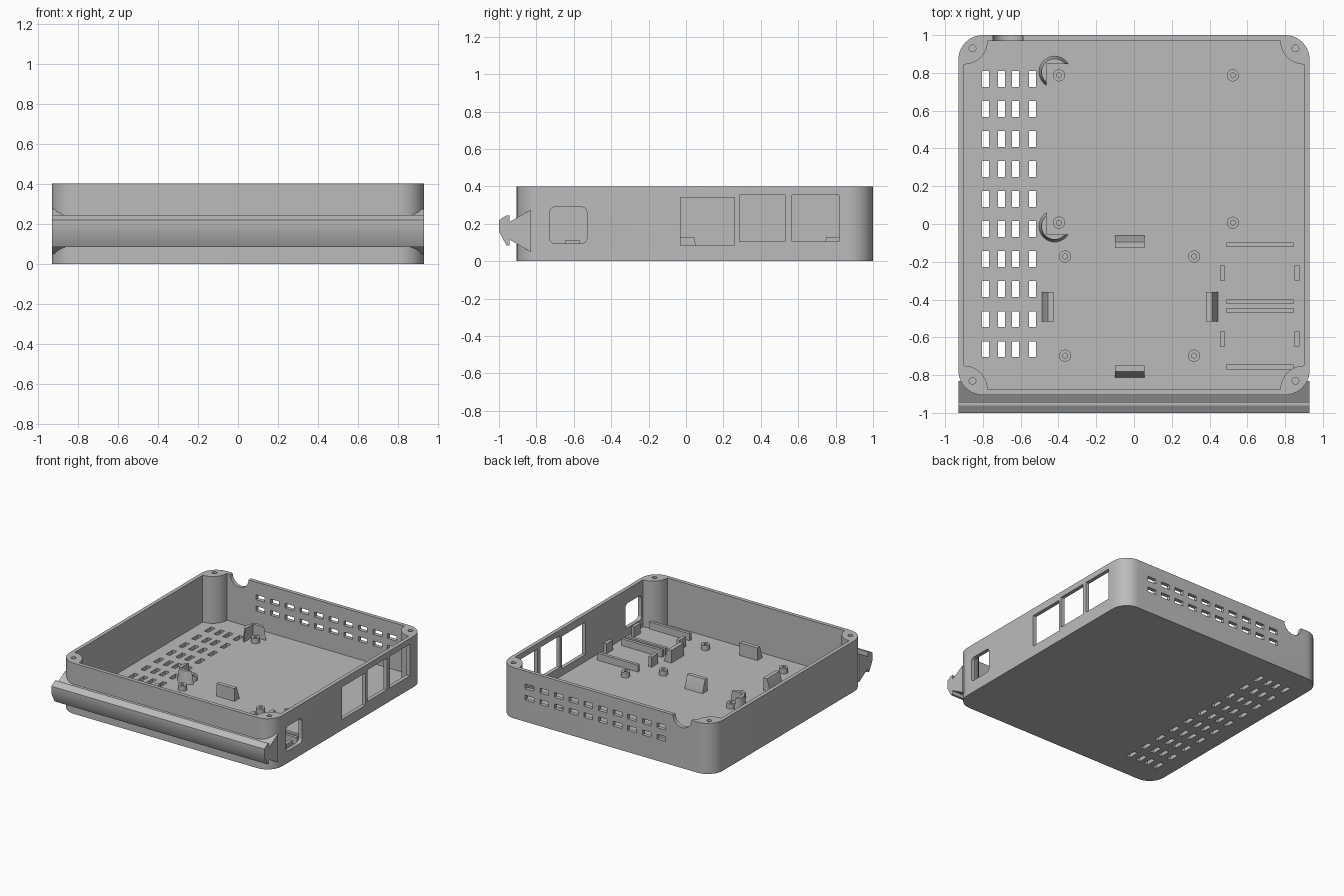
import bpy, bmesh
from math import sin, cos, pi, radians
from mathutils import Matrix

if "Cube" in bpy.data.objects:
    bpy.data.objects.remove(bpy.data.objects["Cube"])

grey = bpy.data.materials.new("plain grey")
grey.use_nodes = True
grey.diffuse_color = (0.5, 0.5, 0.5, 1)
grey.node_tree.nodes["Principled BSDF"].inputs["Base Color"].default_value = (0.5, 0.5, 0.5, 1)

W, FRONT, BACK, H = 0.93, -0.905, 1.0, 0.4
WALL, FLOOR = 0.03, 0.03


def arc(cx, cy, r, a0, a1, n=10):
    steps = [radians(a0 + (a1 - a0) * i / n) for i in range(n + 1)]
    return [(cx + r * cos(a), cy + r * sin(a)) for a in steps]


def circle(cx, cy, r, n=32):
    return arc(cx, cy, r, 0, 360, n)[:-1]


def rounded(x0, x1, y0, y1, r):
    return (arc(x1 - r, y1 - r, r, 0, 90) + arc(x0 + r, y1 - r, r, 90, 180)
            + arc(x0 + r, y0 + r, r, 180, 270) + arc(x1 - r, y0 + r, r, 270, 360))


def prism(bm, pts, lo, hi, axis="z", taper=None):
    """Extrude a 2D outline along an axis; taper gives a different far outline."""
    place = {"x": lambda a, b, t: (t, a, b),
             "y": lambda a, b, t: (a, t, b),
             "z": lambda a, b, t: (a, b, t)}[axis]
    near = [bm.verts.new(place(a, b, lo)) for a, b in pts]
    far = [bm.verts.new(place(a, b, hi)) for a, b in (taper or pts)]
    n = len(near)
    faces = [bm.faces.new(near), bm.faces.new(far)]
    for i in range(n):
        j = (i + 1) % n
        faces.append(bm.faces.new((near[i], near[j], far[j], far[i])))
    bmesh.ops.recalc_face_normals(bm, faces=faces)


def box(bm, x0, x1, y0, y1, z0, z1):
    prism(bm, [(x0, y0), (x1, y0), (x1, y1), (x0, y1)], z0, z1)


def finish(bm, name):
    mesh = bpy.data.meshes.new(name)
    bm.to_mesh(mesh)
    bm.free()
    mesh.materials.append(grey)
    obj = bpy.data.objects.new(name, mesh)
    bpy.context.scene.collection.objects.link(obj)
    return obj


def combine(obj, steps):
    """Apply exact booleans in order and remove the helpers."""
    for operation, helper in steps:
        helper.hide_render = True
        mod = obj.modifiers.new(helper.name, "BOOLEAN")
        mod.operation, mod.object, mod.solver = operation, helper, "EXACT"
    graph = bpy.context.evaluated_depsgraph_get()
    result = bpy.data.meshes.new_from_object(obj.evaluated_get(graph))
    obj.modifiers.clear()
    obj.data = result
    for _, helper in steps:
        bpy.data.objects.remove(helper)


# Tray body
bm = bmesh.new()
prism(bm, rounded(-W, W, FRONT, BACK, 0.13), 0, H)
tray = finish(bm, "tray")

# Snap rail running along the front
bm = bmesh.new()
rail = [(-1, 0.16), (-0.96, 0.085), (-0.943, 0.085), (-0.943, 0.115), (-0.83, 0.05),
        (-0.83, 0.275), (-0.943, 0.21), (-0.943, 0.245), (-0.96, 0.245), (-1, 0.22)]
prism(bm, rail, -W, W, "x")
rail = finish(bm, "front_rail")

# Cavity whose corners leave rounded screw pillars
bm = bmesh.new()
x, y0, y1, r = W - WALL, FRONT + WALL, BACK - WALL, 0.125
prism(bm, arc(x, y1, r, 270, 180) + arc(-x, y1, r, 360, 270)
      + arc(-x, y0, r, 90, 0) + arc(x, y0, r, 180, 90), FLOOR, H + 0.1)
cavity = finish(bm, "cavity_cutter")

# Openings: vents, ports, cable notch and pillar holes
bm = bmesh.new()
for i in range(10):
    y = 0.768 - 0.159 * i
    for x in (-0.786, -0.702, -0.627, -0.537):
        box(bm, x - 0.018, x + 0.018, y - 0.042, y + 0.042, -0.1, 0.1)
    x = 0.667 - 0.128 * i
    for z in (0.28, 0.19):
        box(bm, x - 0.038, x + 0.038, 0.94, 1.05, z - 0.019, z + 0.019)
for y0, y1, z0, z1 in ((-0.03, 0.26, 0.085, 0.34), (0.285, 0.53, 0.105, 0.355),
                       (0.567, 0.818, 0.105, 0.355)):
    box(bm, 0.87, 1, y0, y1, z0, z1)
prism(bm, rounded(-0.73, -0.53, 0.095, 0.29, 0.03), 0.87, 1, "x")
prism(bm, circle(-0.667, H, 0.08), 0.94, 1.05, "y")
for x in (-0.855, 0.855):
    for y in (-0.83, 0.93):
        prism(bm, circle(x, y, 0.018, 20), 0.2, 0.5)
openings = finish(bm, "opening_cutter")
combine(tray, [("UNION", rail), ("DIFFERENCE", cavity), ("DIFFERENCE", openings)])

BASE = FLOOR - 0.005

# Hollow standoffs for the two boards
outline = [(0.032, BASE), (0.032, 0.07), (0.013, 0.07), (0.013, BASE)]
spots = [(x, y) for x in (-0.397, 0.523) for y in (0.787, 0.007)]
spots += [(x, y) for x in (-0.365, 0.318) for y in (-0.172, -0.697)]
for i, (x, y) in enumerate(spots):
    bm = bmesh.new()
    verts = [bm.verts.new((x + a, y, z)) for a, z in outline]
    edges = [bm.edges.new((verts[k], verts[(k + 1) % 4])) for k in range(4)]
    bmesh.ops.spin(bm, geom=verts + edges, cent=(x, y, 0), axis=(0, 0, 1),
                   angle=2 * pi, steps=24)
    bmesh.ops.remove_doubles(bm, verts=bm.verts, dist=0.0005)
    bmesh.ops.recalc_face_normals(bm, faces=bm.faces)
    finish(bm, f"standoff_{i + 1}")

# Tapered round corner stops with a square pocket
for name, cy, side in (("back", 0.805, 1), ("middle", -0.012, -1)):
    bm = bmesh.new()
    prism(bm, circle(-0.42, cy, 0.084), BASE, 0.13, taper=circle(-0.42, cy, 0.07))
    stop = finish(bm, name + "_corner_stop")
    bm = bmesh.new()
    edge = cy + side * 0.043
    far = cy - side * 0.2
    box(bm, -0.462, -0.2, min(edge, far), max(edge, far), 0, 0.3)
    combine(stop, [("DIFFERENCE", finish(bm, "pocket_cutter"))])

# Four wedge clips around the drive bay
for name, turn, inner in (("back", 0, 0.311), ("left", -90, 0.402),
                          ("front", 180, 0.311), ("right", 90, 0.402)):
    bm = bmesh.new()
    prism(bm, [(inner, BASE), (inner, 0.13), (inner + 0.032, 0.13),
               (inner + 0.064, FLOOR), (inner + 0.064, BASE)], -0.078, 0.078, "x")
    bm.transform(Matrix.Translation((-0.022, -0.437, 0))
                 @ Matrix.Rotation(radians(turn), 4, "Z"))
    finish(bm, name + "_clip")

# Long ribs and small end blocks beside the drive bay
for i, y in enumerate((-0.11, -0.412, -0.458, -0.757)):
    bm = bmesh.new()
    box(bm, 0.49, 0.845, y - 0.012, y + 0.012, BASE, 0.085)
    finish(bm, f"rib_{i + 1}")
for i, (x, y) in enumerate([(x, y) for x in (0.468, 0.863) for y in (-0.26, -0.608)]):
    bm = bmesh.new()
    box(bm, x - 0.013, x + 0.013, y - 0.04, y + 0.04, BASE, 0.11)
    finish(bm, f"end_block_{i + 1}")

# Smooth round surfaces, keep edges sharp
bpy.ops.object.select_all(action="DESELECT")
for obj in bpy.context.scene.objects:
    if obj.type == "MESH":
        obj.select_set(True)
        bpy.context.view_layer.objects.active = obj
bpy.ops.object.shade_smooth_by_angle(angle=radians(30))
